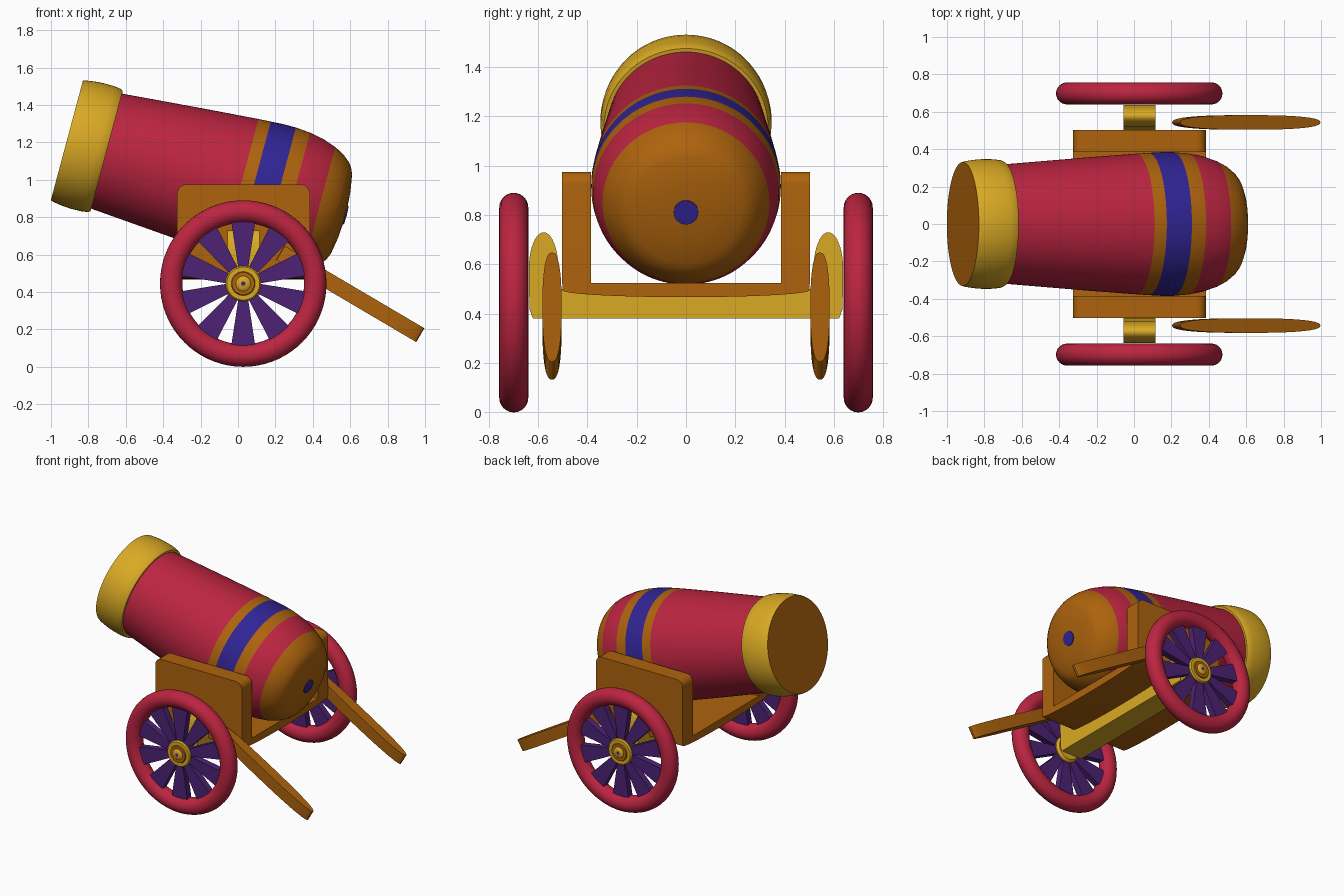
import bpy
import bmesh
from math import cos, sin, pi, radians
from mathutils import Matrix, Vector

cube = bpy.data.objects.get("Cube")
if cube:
    bpy.data.objects.remove(cube, do_unlink=True)


def material(name, rgb):
    m = bpy.data.materials.new(name)
    m.use_nodes = True
    color = (*rgb, 1)
    m.diffuse_color = color
    bsdf = next(n for n in m.node_tree.nodes if n.type == 'BSDF_PRINCIPLED')
    bsdf.inputs["Base Color"].default_value = color
    return m


RED = material("crimson", (0.50, 0.018, 0.052))
GOLD = material("gold", (0.70, 0.40, 0.018))
BROWN = material("brown wood", (0.42, 0.125, 0.004))
BLUE = material("blue", (0.03, 0.018, 0.30))
PURPLE = material("purple", (0.075, 0.016, 0.18))


def finish(name, bm, mats, matrix=None):
    """Turn a bmesh into a shaded object."""
    bmesh.ops.remove_doubles(bm, verts=bm.verts, dist=0.0001)
    if matrix:
        bm.transform(matrix)
    bmesh.ops.recalc_face_normals(bm, faces=bm.faces)
    mesh = bpy.data.meshes.new(name)
    bm.to_mesh(mesh)
    bm.free()
    for m in mats:
        mesh.materials.append(m)
    obj = bpy.data.objects.new(name, mesh)
    bpy.context.collection.objects.link(obj)
    bpy.ops.object.select_all(action='DESELECT')
    obj.select_set(True)
    bpy.context.view_layer.objects.active = obj
    bpy.ops.object.shade_smooth_by_angle(angle=radians(30))
    return obj


def lathe(name, profile, mats, matrix, steps=64, color_rule=None):
    """Revolve (height, radius) points around local z."""
    bm = bmesh.new()
    rings = []
    for h, r in profile:
        angles = [2 * pi * i / steps for i in range(steps)]
        rings.append([bm.verts.new((r * cos(a), r * sin(a), h)) for a in angles])
    for k in range(len(rings) - 1):
        a, b = rings[k], rings[k + 1]
        for i in range(steps):
            j = (i + 1) % steps
            face = bm.faces.new((a[i], a[j], b[j], b[i]))
            if color_rule:
                face.material_index = color_rule(k, profile)
    return finish(name, bm, mats, matrix)


def prism(name, outlines, axis, lo, hi, mat, matrix=None):
    """Extrude 2D outlines along the axis 'X', 'Y' or 'Z'."""
    place = {'X': lambda u, v: (lo, u, v),
             'Y': lambda u, v: (u, lo, v),
             'Z': lambda u, v: (u, v, lo)}[axis]
    shift = Vector([(hi - lo) * (axis == c) for c in "XYZ"])
    bm = bmesh.new()
    for outline in outlines:
        face = bm.faces.new([bm.verts.new(place(u, v)) for u, v in outline])
        out = bmesh.ops.extrude_face_region(bm, geom=[face], use_keep_orig=True)
        moved = [g for g in out["geom"] if isinstance(g, bmesh.types.BMVert)]
        bmesh.ops.translate(bm, verts=moved, vec=shift)
    return finish(name, bm, [mat], matrix)


def arc(cx, cy, rx, ry, start, end, n):
    angles = [radians(start + (end - start) * i / n) for i in range(n + 1)]
    return [(cx + rx * cos(a), cy + ry * sin(a)) for a in angles]


# Barrel: tilted nose up, striped by distance from the muzzle
tilt = Matrix.Translation((-0.915, 0, 1.21)) @ Matrix.Rotation(radians(105), 4, 'Y')
barrel = [(0.1, 0), (0.1, 0.31), (0.215, 0.318), (0.45, 0.337), (0.7, 0.357),
          (0.96, 0.376), (1.027, 0.38), (1.1, 0.384), (1.165, 0.384),
          (1.245, 0.377), (1.32, 0.363), (1.395, 0.338), (1.445, 0.312),
          (1.485, 0.28), (1.505, 0.255), (1.52, 0.22), (1.535, 0.13), (1.545, 0)]
stripes = [(0.96, 0), (1.027, 1), (1.165, 2), (1.245, 1), (1.395, 0), (2, 1)]


def barrel_color(k, profile):
    mid = (profile[k][0] + profile[k + 1][0]) / 2
    return next(index for limit, index in stripes if mid < limit)


lathe("barrel", barrel, [RED, BROWN, BLUE], tilt, 96, barrel_color)
lathe("fuse_spot", [(1.53, 0), (1.53, 0.05), (1.547, 0.05), (1.549, 0)],
      [BLUE], tilt, 32)

# Muzzle band with a closed wooden face
band = [(0, 0), (0, 0.331), (0.015, 0.336), (0.06, 0.343), (0.11, 0.347),
        (0.17, 0.346), (0.205, 0.341), (0.22, 0.333), (0.22, 0.3)]
lathe("muzzle_band", band, [GOLD, BROWN], tilt, 96, lambda k, p: int(k == 0))

# Carriage floor with a gently bowed underside
floor = [(-0.5, 0.525)] + arc(0, 0.495, 0.5, 0.028, 180, 360, 24) + [(0.5, 0.525)]
prism("carriage_floor", [floor], 'X', -0.325, 0.385, BROWN)

# Axle beam
beam = [(-0.62, 0.38), (0.62, 0.38), (0.635, 0.42), (0.635, 0.5),
        (-0.635, 0.5), (-0.635, 0.42)]
prism("axle_beam", [beam], 'X', -0.055, 0.115, GOLD)

# Side panel outline with rounded upper corners
panel = ([(-0.325, 0.52), (0.385, 0.52)] + arc(0.335, 0.925, 0.05, 0.05, 0, 90, 6)
         + arc(-0.275, 0.925, 0.05, 0.05, 90, 180, 6))

# Handle outline: long, with tapered rounded ends
handle = []
for i in range(40):
    a = 2 * pi * i / 40
    c, s = cos(a), sin(a)
    handle.append((0.435 * abs(c) ** 0.8 * (1 if c > 0 else -1),
                   0.039 * abs(s) ** 0.8 * (1 if s > 0 else -1)))

# Spoke wedges around the hub
WHEEL_X, WHEEL_Z = 0.028, 0.445
spokes = []
for i in range(10):
    a = 2 * pi * i / 10
    wedge = [(-0.024, 0.07), (0.024, 0.07), (0.066, 0.345), (-0.066, 0.345)]
    spokes.append([(WHEEL_X + x * cos(a) + z * sin(a), WHEEL_Z + z * cos(a) - x * sin(a))
                   for x, z in wedge])

rim = [(u, r) for u, r in arc(0, 0.385, 0.059, 0.06, 0, 360, 24)]
hub = [(-0.045, 0), (-0.045, 0.08), (-0.03, 0.095), (0.03, 0.095), (0.04, 0.088),
       (0.04, 0.064), (0.048, 0.06), (0.048, 0.04), (0.054, 0.033), (0.058, 0.012),
       (0.058, 0)]


def hub_color(k, profile):
    return {5: 1, 6: 1, 9: 2}.get(k, 0)


for side, label in ((-1, "front"), (1, "back")):
    def span(a, b):
        return sorted((side * a, side * b))

    prism(label + "_side_panel", [panel], 'Y', *span(0.385, 0.503), BROWN)

    # Upright axle support with a rounded top
    support = [(side * y, z) for y, z in
               [(0.5, 0.45), (0.635, 0.45)] + arc(0.577, 0.58, 0.06, 0.15, 0, 180, 20)]
    prism(label + "_axle_support", [support], 'X', -0.055, 0.115, GOLD)

    # Sloping pull handle
    slope = Matrix.Translation((0.6, side * 0.543, 0.39)) @ Matrix.Rotation(radians(30.5), 4, 'Y')
    prism(label + "_handle", [handle], 'Z', -0.043, 0.043, BROWN, slope)

    # Wheel
    axis = (Matrix.Translation((WHEEL_X, side * 0.698, WHEEL_Z))
            @ Matrix.Rotation(radians(-90 * side), 4, 'X'))
    lathe(label + "_wheel_rim", rim, [RED], axis, 72)
    lathe(label + "_wheel_hub", hub, [GOLD, BROWN, PURPLE], axis, 40, hub_color)
    prism(label + "_wheel_spokes", spokes, 'Y', *span(0.675, 0.722), PURPLE)
